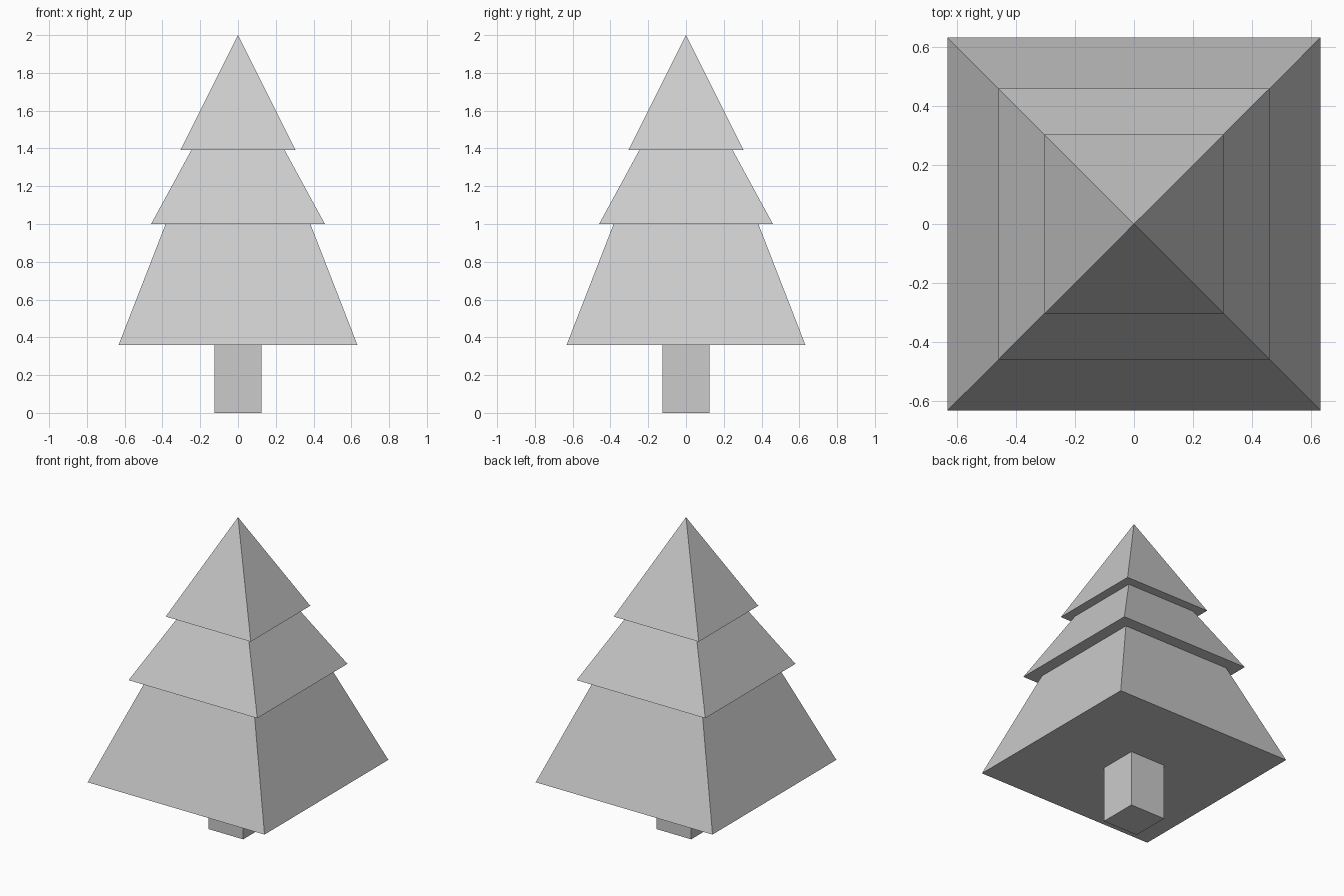
import bpy, bmesh

if "Cube" in bpy.data.objects:
    bpy.data.objects.remove(bpy.data.objects["Cube"])


def square_loft(name, profile):
    """Closed solid from stacked square rings: (half_width, z); half_width 0 is an apex."""
    bm = bmesh.new()
    rings = []
    for h, z in profile:
        if h == 0:
            rings.append([bm.verts.new((0, 0, z))] * 4)
        else:
            rings.append([bm.verts.new((sx * h, sy * h, z))
                          for sx, sy in ((-1, -1), (1, -1), (1, 1), (-1, 1))])
    for low, high in zip(rings, rings[1:]):
        for i in range(4):
            j = (i + 1) % 4
            corners = [low[i], low[j], high[j], high[i]]
            bm.faces.new(list(dict.fromkeys(corners)))
    bm.faces.new(rings[0][::-1])
    if profile[-1][0] > 0:
        bm.faces.new(rings[-1])
    bmesh.ops.recalc_face_normals(bm, faces=bm.faces)
    mesh = bpy.data.meshes.new(name)
    bm.to_mesh(mesh)
    bm.free()
    obj = bpy.data.objects.new(name, mesh)
    bpy.context.collection.objects.link(obj)
    return obj


# Square trunk
square_loft("trunk", [(0.125, 0.0), (0.125, 0.36)])

# Three stepped tiers of foliage ending in a point
square_loft("foliage", [(0.632, 0.36), (0.383, 1.0),
                        (0.46, 1.0), (0.246, 1.393),
                        (0.304, 1.393), (0.0, 2.0)])
